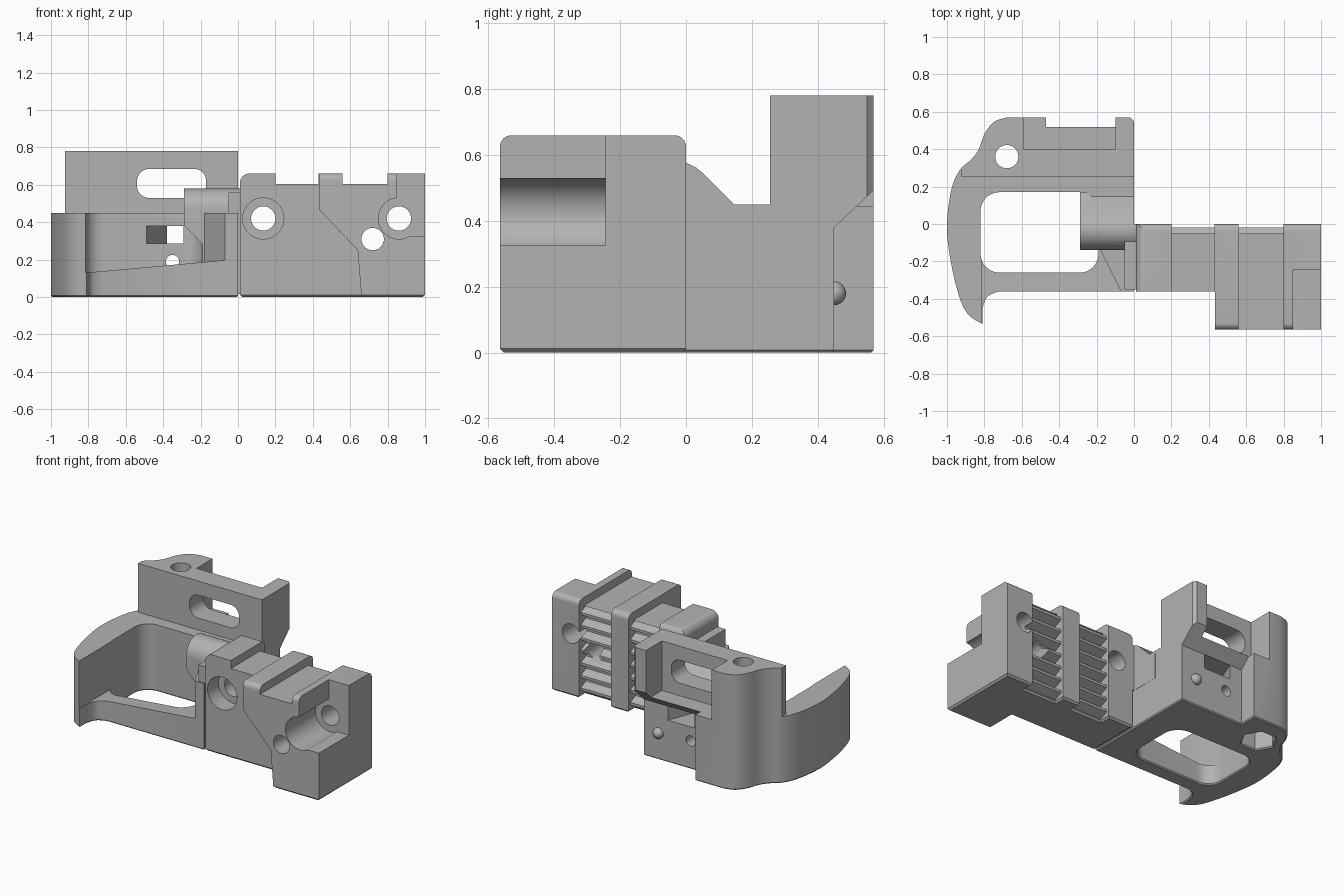
import bpy, bmesh, math
from mathutils import Vector

if "Cube" in bpy.data.objects:
    bpy.data.objects.remove(bpy.data.objects["Cube"])

grey = bpy.data.materials.new("plain_grey")
grey.use_nodes = True
grey.diffuse_color = (0.45, 0.45, 0.45, 1)
grey.node_tree.nodes["Principled BSDF"].inputs["Base Color"].default_value = grey.diffuse_color


def prism(name, pts, axis, lo, hi):
    """Extrude a 2D profile along an axis between lo and hi."""
    place = {"x": lambda a, b, d: (d, a, b),
             "y": lambda a, b, d: (a, d, b),
             "z": lambda a, b, d: (a, b, d)}[axis]
    bm = bmesh.new()
    rings = [[bm.verts.new(place(a, b, d)) for a, b in pts] for d in (lo, hi)]
    for ring in rings:
        bm.faces.new(ring)
    n = len(pts)
    for i in range(n):
        j = (i + 1) % n
        bm.faces.new((rings[0][i], rings[0][j], rings[1][j], rings[1][i]))
    bmesh.ops.recalc_face_normals(bm, faces=bm.faces)
    mesh = bpy.data.meshes.new(name)
    bm.to_mesh(mesh)
    bm.free()
    mesh.materials.append(grey)
    obj = bpy.data.objects.new(name, mesh)
    bpy.context.collection.objects.link(obj)
    return obj


def arc(cx, cy, r, start, end, n=12):
    return [(cx + r * math.cos(math.radians(start + (end - start) * i / n)),
             cy + r * math.sin(math.radians(start + (end - start) * i / n))) for i in range(n + 1)]


def circle(cx, cy, r, n=40):
    return arc(cx, cy, r, 0, 360, n)[:-1]


def rect(a0, a1, b0, b1):
    return [(a0, b0), (a1, b0), (a1, b1), (a0, b1)]


def round_rect(a0, a1, b0, b1, r):
    return (arc(a1 - r, b1 - r, r, 0, 90) + arc(a0 + r, b1 - r, r, 90, 180)
            + arc(a0 + r, b0 + r, r, 180, 270) + arc(a1 - r, b0 + r, r, 270, 360))


def spline(pts, n=5):
    """Smooth curve through the points."""
    p = [Vector(q) for q in [pts[0]] + pts + [pts[-1]]]
    out = []
    for a, b, c, d in zip(p, p[1:], p[2:], p[3:]):
        for i in range(n):
            t = i / n
            out.append(tuple(0.5 * (2 * b + (c - a) * t + (2 * a - 5 * b + 4 * c - d) * t ** 2
                                    + (3 * b - a - 3 * c + d) * t ** 3)))
    return out + [pts[-1]]


def combine(target, tool, operation="DIFFERENCE"):
    """Apply a boolean and discard the tool."""
    mod = target.modifiers.new("shape", "BOOLEAN")
    mod.operation, mod.object, mod.solver = operation, tool, "EXACT"
    bpy.context.view_layer.update()
    result = bpy.data.meshes.new_from_object(target.evaluated_get(bpy.context.evaluated_depsgraph_get()))
    target.modifiers.clear()
    target.data = result
    bpy.data.objects.remove(tool)


def cut(target, pts, axis, lo, hi):
    combine(target, prism("cutter", pts, axis, lo, hi))


def finish(obj):
    """Chamfer the underside rim, then smooth the curved faces."""
    bm = bmesh.new()
    bm.from_mesh(obj.data)
    bmesh.ops.remove_doubles(bm, verts=bm.verts, dist=0.0002)
    rim = [e for e in bm.edges if len(e.link_faces) == 2
           and all(abs(v.co.z) < 0.001 for v in e.verts)
           and sum(f.normal.z < -0.9 for f in e.link_faces) == 1]
    bmesh.ops.bevel(bm, geom=rim, offset=0.012, segments=1, affect="EDGES", clamp_overlap=True)
    bm.to_mesh(obj.data)
    bm.free()
    bpy.ops.object.select_all(action="DESELECT")
    obj.select_set(True)
    bpy.context.view_layer.objects.active = obj
    bpy.ops.object.shade_smooth_by_angle(angle=math.radians(30))


# Frame: hooked outline, later cut down to the arm, bar and tower
outer = spline([(-0.68, 0.57), (-0.75, 0.545), (-0.8, 0.48), (-0.83, 0.4), (-0.87, 0.345), (-0.93, 0.29),
                (-0.975, 0.19), (-1, 0), (-0.985, -0.17), (-0.94, -0.37), (-0.89, -0.48), (-0.81, -0.535)])
inner = spline([(-0.81, -0.45), (-0.785, -0.39), (-0.73, -0.362)])
frame = prism("hooked_frame", [(0, 0.55), (-0.02, 0.57)] + outer + inner + [(0, -0.362)], "z", 0, 0.78)

# Tower stands only at the back
cut(frame, rect(-1.2, 0.2, -0.8, 0.255), "z", 0.45, 1)
cut(frame, rect(-1.2, -0.925, 0.2, 0.5), "z", 0.45, 1)
# Finger window
cut(frame, round_rect(-0.82, -0.19, -0.26, 0.17, 0.1), "z", -0.1, 0.6)
# Open front above the sloping lower bar
opening = prism("opening", [(-0.815, -0.7), (-0.05, -0.7), (-0.05, -0.4), (-0.07, -0.36), (-0.18, -0.14),
                            (-0.815, -0.14)], "z", 0.1, 0.6)
for v in opening.data.vertices:
    if v.co.z < 0.3:
        v.co.z = 0.13 + (v.co.x + 0.815) * 0.09
combine(frame, opening)
# Undercut behind the tower, its top pocket and front slot
cut(frame, [(0.45, -0.1), (0.45, 0.38), (0.62, 0.54), (0.7, 0.54), (0.7, -0.1)], "x", -0.47, 0.1)
cut(frame, rect(-0.59, -0.1, 0.4, 0.7), "z", 0.445, 0.9)
cut(frame, round_rect(-0.54, -0.17, 0.53, 0.685, 0.065), "y", 0.2, 0.45)
# Vertical bolt hole with a hexagonal pocket underneath
cut(frame, circle(-0.68, 0.36, 0.062), "z", -0.1, 1)
cut(frame, circle(-0.68, 0.36, 0.11, 6), "z", -0.1, 0.2)
# Slanted slot and pin hole through the back wall
cut(frame, [(-0.518, 0.1), (-0.318, 0.1), (-0.16, 0.5), (-0.36, 0.5)], "z", 0.285, 0.38)
cut(frame, circle(-0.35, 0.19, 0.035, 24), "y", 0.1, 0.6)

# Rounded boss over the window's corner
boss = prism("boss", arc(-0.03, 0.47, 0.11, 45, 180) + [(-0.14, 0.26), (0.2, 0.26), (0.2, 0.43), (0.15, 0.446)],
             "x", -0.29, 0.02)
cut(boss, [(-0.4, 0.5), (-0.4, 0.2), (-0.11, 0.2)], "y", -0.5, 0.5)
cut(boss, rect(0.001, 0.1, 0.0, 0.5), "z", 0, 1)
combine(frame, boss, "UNION")
# Bridge to the clamp block
combine(frame, prism("bridge", rect(-0.05, 0.02, -0.35, -0.02), "z", 0.015, 0.56), "UNION")
finish(frame)

# Locating pin on the back wall
bpy.ops.mesh.primitive_uv_sphere_add(segments=24, ring_count=12, radius=0.036, location=(-0.11, 0.45, 0.18))
pin = bpy.context.object
pin.name = "locating_pin"
pin.data.materials.append(grey)
bpy.ops.object.shade_smooth()

# Clamp block: body with raised rails, plus the deeper front jaw
rails = [(0.56, 0.66), (0.56, 0.605), (0.8, 0.605), (0.8, 0.66), (1, 0.66), (1, 0)]
body = [(0.01, 0)] + arc(0.06, 0.61, 0.05, 180, 90, 8) + [(0.2, 0.66), (0.2, 0.605), (0.43, 0.605), (0.43, 0.66)]
block = prism("clamp_block", body + rails, "y", -0.362, 0)
jaw = prism("jaw", [(0.66, 0), (0.64, 0.25), (0.432, 0.47), (0.432, 0.66)] + rails, "y", -0.565, -0.3)
combine(block, jaw, "UNION")

# Rounded long edges of the rails
r = 0.035
cut(block, [(0.1, 0.8), (0.1, 0.66 - r)] + arc(-r, 0.66 - r, r, 0, 90, 8) + [(-r, 0.8)], "x", -0.1, 1.1)
cut(block, [(-0.7, 0.8), (-0.7, 0.66 - r)] + arc(-0.565 + r, 0.66 - r, r, 180, 90, 8) + [(-0.565 + r, 0.8)],
    "x", 0.3, 1.1)
# Toothed grip between the rails at the back
pitch = 0.085
teeth = [(0.1, -0.1), (-0.05, -0.1)]
for i in range(7):
    z = 0.02 + i * pitch
    teeth += [(-0.075, z), (-0.02, z + 0.3 * pitch), (-0.02, z + 0.5 * pitch), (-0.075, z + 0.8 * pitch)]
teeth += [(-0.05, 0.605), (-0.05, 0.8), (0.1, 0.8)]
for x0, x1 in ((0.2, 0.43), (0.56, 0.8)):
    cut(block, teeth, "x", x0, x1)
# Bolt holes, their counterbores and the corner relief
for x, z, rad in ((0.135, 0.42, 0.065), (0.86, 0.42, 0.065), (0.72, 0.31, 0.06)):
    cut(block, circle(x, z, rad), "y", -0.8, 0.3)
for x in (0.135, 0.86):
    cut(block, circle(x, 0.42, 0.11), "y", -0.8, -0.245)
cut(block, [(1.1, 0.325), (0.85, 0.325), (0.85, 0.8), (1.1, 0.8)], "y", -0.8, -0.245)
finish(block)
